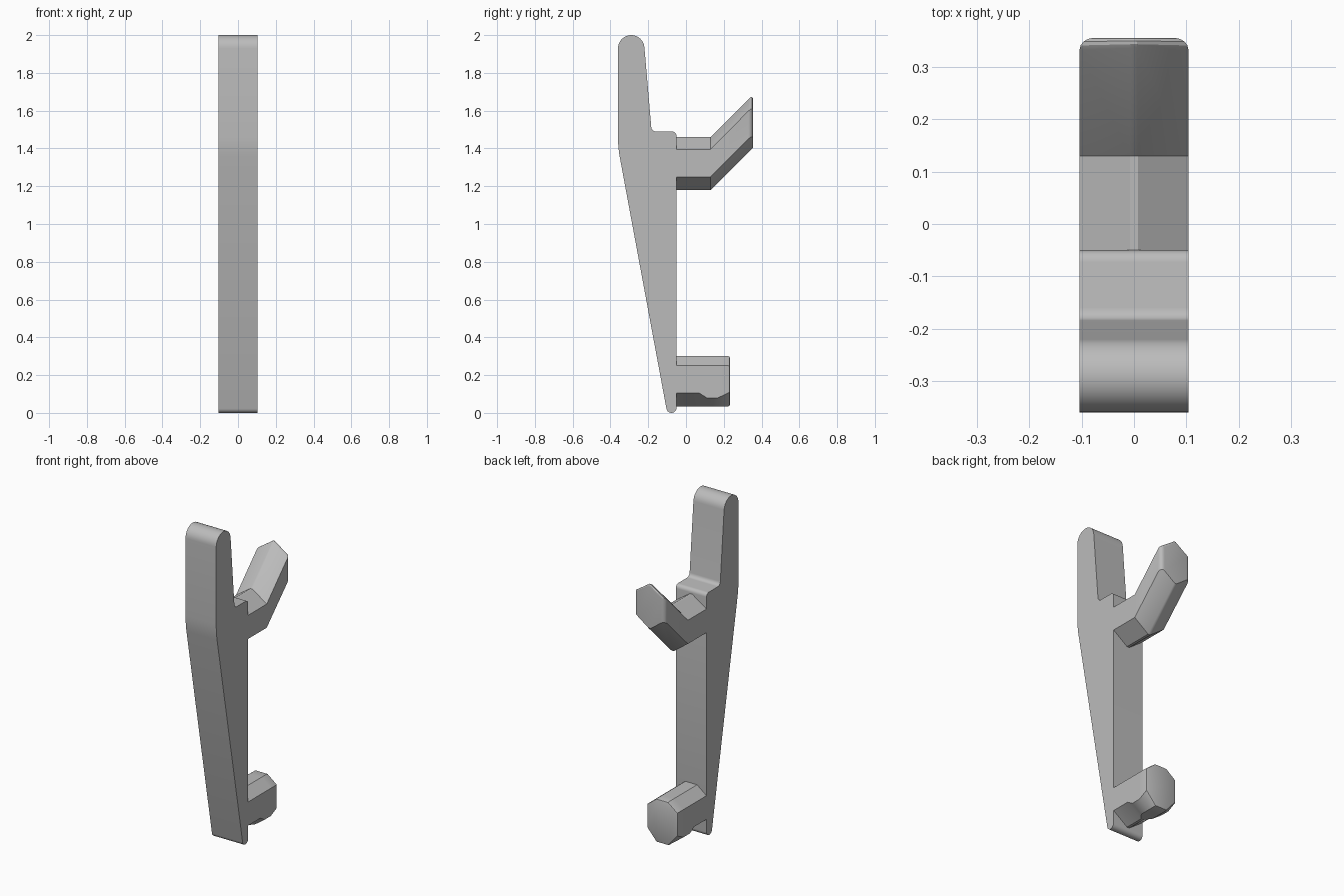
import bpy, bmesh, math

cube = bpy.data.objects.get("Cube")
if cube:
    bpy.data.objects.remove(cube)

HALF = 0.104

grey = bpy.data.materials.new("plain grey")
grey.use_nodes = True
colour = (0.5, 0.5, 0.5, 1)
grey.diffuse_color = colour
grey.node_tree.nodes["Principled BSDF"].inputs["Base Color"].default_value = colour


def finish(bm, name, angle):
    bmesh.ops.recalc_face_normals(bm, faces=bm.faces)
    mesh = bpy.data.meshes.new(name)
    bm.to_mesh(mesh)
    bm.free()
    mesh.materials.append(grey)
    obj = bpy.data.objects.new(name, mesh)
    bpy.context.collection.objects.link(obj)
    bpy.ops.object.select_all(action='DESELECT')
    obj.select_set(True)
    bpy.context.view_layer.objects.active = obj
    bpy.ops.object.shade_smooth_by_angle(angle=math.radians(angle))
    return obj


def loft(bm, rings):
    """Skin equal rings of points and cap both ends; return the last cap."""
    rows = [[bm.verts.new(p) for p in ring] for ring in rings]
    n = len(rows[0])
    for a, b in zip(rows, rows[1:]):
        for i in range(n):
            j = (i + 1) % n
            bm.faces.new((a[i], a[j], b[j], b[i]))
    bm.faces.new(rows[0])
    return bm.faces.new(rows[-1])


def arc(cy, cz, r, start, end, steps):
    angles = [math.radians(start + (end - start) * i / steps) for i in range(steps + 1)]
    return [(cy + r * math.cos(a), cz + r * math.sin(a)) for a in angles]


def section(y, top, top_break, low_break, bottom, top_flat, low_flat):
    """Eight-sided peg section, symmetric about x = 0."""
    side = [(low_flat, bottom), (HALF, low_break), (HALF, top_break), (top_flat, top)]
    return [(x, y, z) for x, z in side] + [(-x, y, z) for x, z in reversed(side)]


# Tapered backbone: rounded top, step, rounded toe, swept across the width
outline = arc(-0.29, 1.93, 0.07, 180, 5, 16)
outline += arc(-0.159, 1.515, 0.025, 185, 270, 5)
outline += arc(-0.073, 1.467, 0.023, 90, 0, 5)
outline += arc(-0.077, 0.027, 0.027, 0, -170, 10)
outline += arc(0.24, 1.46, 0.6, 190, 180, 5)
bm = bmesh.new()
loft(bm, [[(x, y, z) for y, z in outline] for x in (-HALF, HALF)])
finish(bm, "backbone", 30)

# Upper hook: straight root, then bent upward with a vertical end
bm = bmesh.new()
end = loft(bm, [section(y, 1.46 + r, 1.395 + r, 1.25 + r, 1.18 + r, 0.008, 0.008)
                for y, r in ((-0.07, 0), (0.13, 0), (0.355, 0.225))])
rim = [e for e in end.edges if max(v.co.z for v in e.verts) > 1.5]
bmesh.ops.bevel(bm, geom=rim, offset=0.035, offset_type='OFFSET', segments=4,
                profile=0.5, affect='EDGES', clamp_overlap=True)
finish(bm, "upper_hook", 28)

# Lower peg: its underside swells into a small retaining bump
bm = bmesh.new()
end = loft(bm, [section(y, 0.30, 0.25, low, 0.035, 0.04, flat)
                for y, low, flat in ((-0.07, 0.105, 0.008), (0.07, 0.105, 0.008),
                                     (0.11, 0.08, 0.04), (0.17, 0.08, 0.04),
                                     (0.232, 0.11, 0.04))])
bmesh.ops.bevel(bm, geom=list(end.edges), offset=0.008, segments=2,
                profile=0.5, affect='EDGES', clamp_overlap=True)
finish(bm, "lower_peg", 28)
